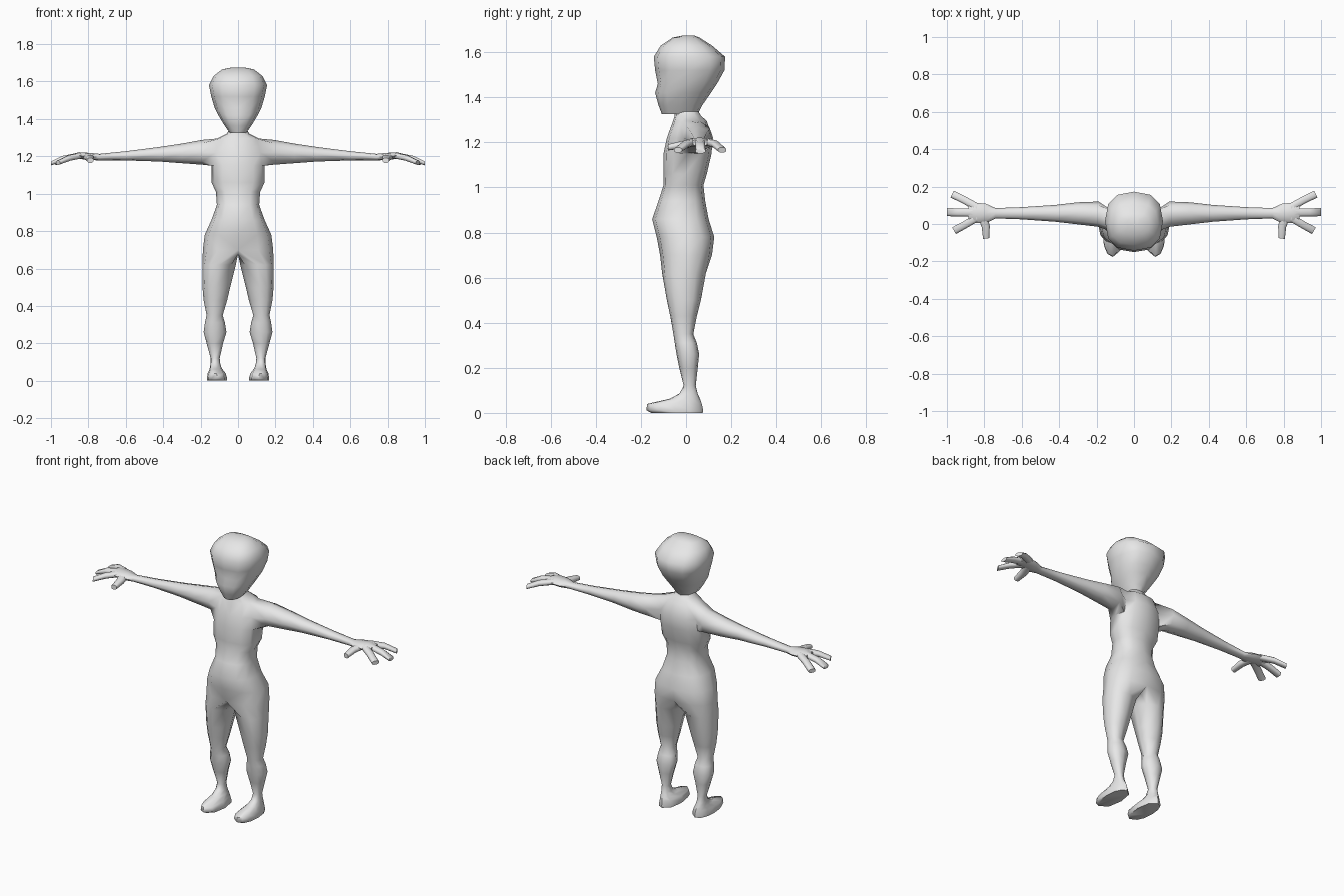
import bpy, bmesh, math
from mathutils import Vector

skin = bpy.data.materials.new("light grey")
skin.diffuse_color = (0.8, 0.8, 0.8, 1)


def spow(v, e=0.8):
    return math.copysign(abs(v) ** e, v) if abs(v) > 1e-6 else 0.0


def bridge(bm, a, b, closed=True):
    n = len(a)
    for i in range(n if closed else n - 1):
        j = (i + 1) % n
        bm.faces.new((a[i], a[j], b[j], b[i]))


def finish(bm, name):
    bmesh.ops.recalc_face_normals(bm, faces=bm.faces)
    mesh = bpy.data.meshes.new(name)
    bm.to_mesh(mesh)
    bm.free()
    mesh.materials.append(skin)
    ob = bpy.data.objects.new(name, mesh)
    bpy.context.collection.objects.link(ob)
    mod = ob.modifiers.new("mirror", 'MIRROR')
    mod.use_clip = True
    mod.merge_threshold = 0.0005
    bpy.ops.object.select_all(action='DESELECT')
    ob.select_set(True)
    bpy.context.view_layer.objects.active = ob
    bpy.ops.object.shade_smooth_by_angle(angle=math.radians(65))


bm = bmesh.new()

# Torso, neck and head: half rings as (z, half width, front y, back y)
COLUMN = [
    (0.70, 0.188, -0.115, 0.115), (0.78, 0.178, -0.13, 0.125),
    (0.86, 0.142, -0.15, 0.10), (0.94, 0.113, -0.122, 0.085),
    (1.01, 0.118, -0.10, 0.077), (1.06, 0.142, -0.10, 0.092),
    (1.15, 0.142, -0.10, 0.113), (1.22, 0.135, -0.085, 0.118),
    (1.295, 0.112, -0.058, 0.092), (1.32, 0.062, -0.05, 0.065),
    (1.338, 0.05, -0.05, 0.055),
    (1.325, 0.044, -0.107, 0.052), (1.365, 0.072, -0.122, 0.072),
    (1.42, 0.105, -0.137, 0.11), (1.46, 0.125, -0.125, 0.137),
    (1.52, 0.143, -0.137, 0.17), (1.58, 0.155, -0.143, 0.173),
    (1.63, 0.13, -0.112, 0.115), (1.665, 0.085, -0.06, 0.06),
    (1.675, 0.035, -0.01, 0.035)]
SHOULDER = 6        # first of the three rings around the arm opening
rows = []
for z, hx, y0, y1 in COLUMN:
    row = []
    for j in range(7):
        t = math.radians(-90 + 30 * j)
        row.append(bm.verts.new((hx * spow(math.cos(t)),
                                 (y0 + y1) / 2 + (y1 - y0) / 2 * spow(math.sin(t)), z)))
    rows.append(row)
for i in range(len(rows) - 1):
    for j in range(6):
        if i in (SHOULDER, SHOULDER + 1) and j in (2, 3):
            continue
        bm.faces.new((rows[i][j], rows[i][j + 1], rows[i + 1][j + 1], rows[i + 1][j]))
bm.faces.new(rows[-1])

# Leg and foot: (z, inner x, outer x, front y, back y)
LEG = [
    (0.62, 0.012, 0.190, -0.106, 0.088), (0.50, 0.042, 0.190, -0.085, 0.066),
    (0.43, 0.058, 0.184, -0.070, 0.048), (0.35, 0.082, 0.168, -0.056, 0.032),
    (0.31, 0.070, 0.177, -0.050, 0.048), (0.26, 0.062, 0.184, -0.042, 0.058),
    (0.20, 0.080, 0.168, -0.030, 0.052), (0.12, 0.098, 0.146, -0.010, 0.043),
    (0.085, 0.094, 0.148, -0.03, 0.052), (0.062, 0.084, 0.152, -0.075, 0.062),
    (0.040, 0.066, 0.162, -0.172, 0.070), (0.012, 0.058, 0.167, -0.176, 0.076),
    (0.0, 0.060, 0.165, -0.155, 0.074)]
crotch = [bm.verts.new((0, y, 0.675)) for y in (0.06, 0.0, -0.06)]
prev = rows[0] + crotch
angles = [-90 + 30 * j for j in range(7)] + [135, 180, 225]
for z, x0, x1, y0, y1 in LEG:
    e = 0.9
    ring = []
    for a in angles:
        t = math.radians(a)
        ring.append(bm.verts.new(((x0 + x1) / 2 + (x1 - x0) / 2 * spow(math.cos(t), e),
                                  (y0 + y1) / 2 + (y1 - y0) / 2 * spow(math.sin(t), e), z)))
    bridge(bm, prev, ring)
    prev = ring
bm.faces.new(prev)

# Arm and palm: (x, front y, back y, bottom z, top z)
ARM = [
    (0.19, -0.015, 0.120, 1.155, 1.288), (0.30, -0.002, 0.116, 1.163, 1.268),
    (0.42, 0.012, 0.102, 1.172, 1.250), (0.60, 0.025, 0.090, 1.178, 1.227),
    (0.74, 0.030, 0.085, 1.178, 1.213), (0.79, 0.005, 0.108, 1.180, 1.218),
    (0.85, 0.005, 0.115, 1.186, 1.222), (0.885, 0.02, 0.105, 1.184, 1.213)]
a, b, c = rows[SHOULDER:SHOULDER + 3]
prev = [a[2], a[3], a[4], b[4], c[4], c[3], c[2], b[2]]
for x, y0, y1, z0, z1 in ARM:
    ring = []
    for k in range(8):
        t = math.radians(-135 + 45 * k)
        ring.append(bm.verts.new((x, (y0 + y1) / 2 + (y1 - y0) / 2 * spow(math.cos(t), 0.9),
                                  (z0 + z1) / 2 + (z1 - z0) / 2 * spow(math.sin(t), 0.9))))
    bridge(bm, prev, ring)
    prev = ring
bm.faces.new(prev)
finish(bm, "body")

# Fingers and thumb: paths of (x, y, z, half width, half thickness)
DIGITS = {
    "back_finger": [(0.84, 0.09, 1.204, .022, .016), (0.91, 0.13, 1.192, .021, .016),
                    (0.972, 0.160, 1.166, .022, .012)],
    "middle_finger": [(0.86, 0.062, 1.203, .024, .016), (0.94, 0.062, 1.186, .022, .017),
                      (1.0, 0.064, 1.162, .024, .011)],
    "front_finger": [(0.84, 0.034, 1.204, .022, .016), (0.90, -0.002, 1.192, .021, .016),
                     (0.962, -0.036, 1.166, .022, .012)],
    "thumb": [(0.81, 0.045, 1.198, .028, .015), (0.792, -0.015, 1.190, .023, .018),
              (0.790, -0.078, 1.178, .018, .014)]}
for name, path in DIGITS.items():
    bm = bmesh.new()
    d = Vector(path[-1][:2]) - Vector(path[0][:2])
    d.normalize()
    side = Vector((-d.y, d.x, 0))
    prev = None
    for x, y, z, w, h in path:
        ring = []
        for k in range(8):
            t = math.radians(45 * k + 22.5)
            p = Vector((x, y, z)) + side * w * spow(math.cos(t)) + Vector((0, 0, h * spow(math.sin(t))))
            ring.append(bm.verts.new(p))
        if prev:
            bridge(bm, prev, ring)
        prev = ring
    bm.faces.new(prev)
    finish(bm, name)
